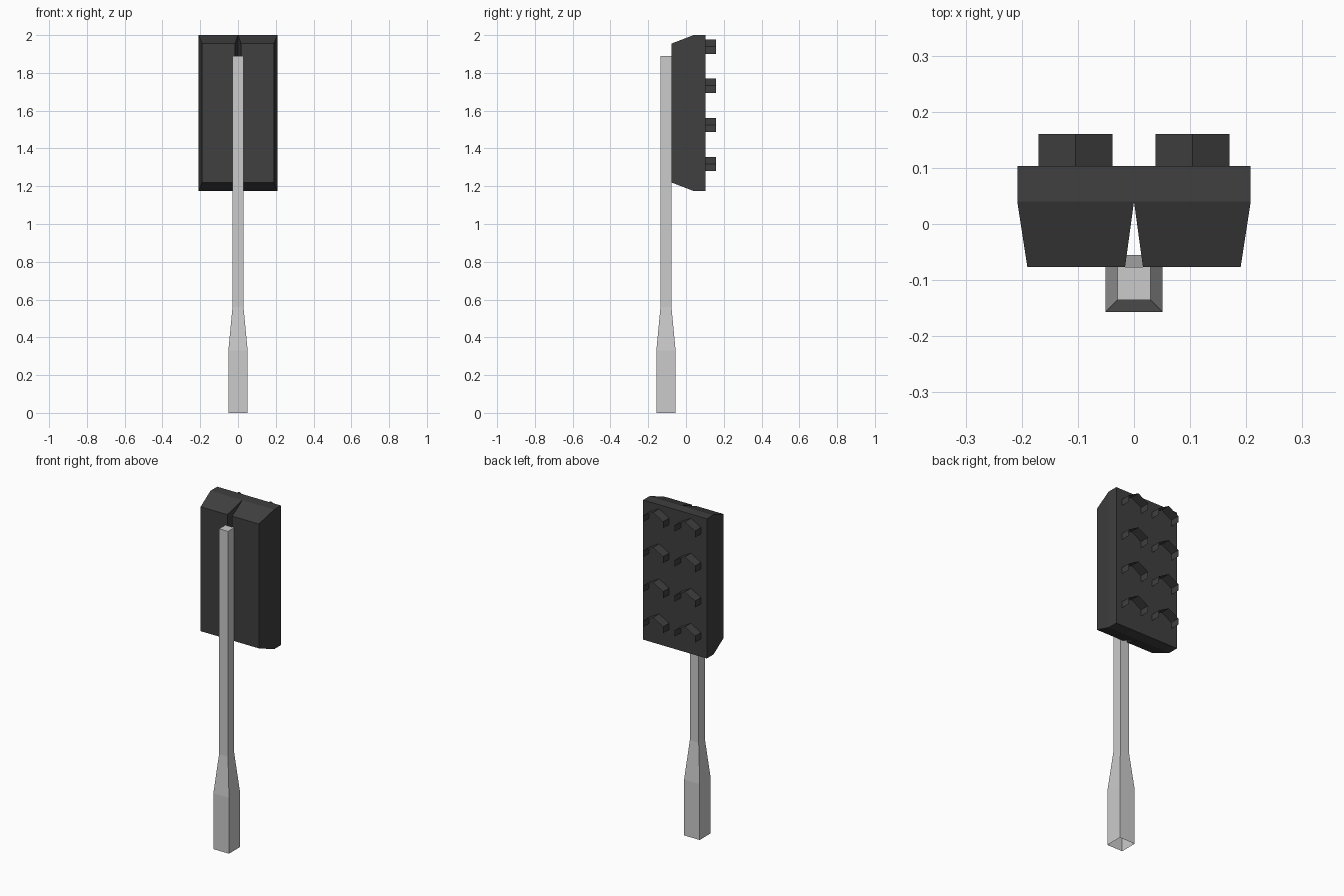
import bpy, bmesh

if "Cube" in bpy.data.objects:
    bpy.data.objects.remove(bpy.data.objects["Cube"])

dark = bpy.data.materials.new("dark_housing")
dark.diffuse_color = (0.05, 0.05, 0.05, 1)
dark.use_nodes = True
dark.node_tree.nodes["Principled BSDF"].inputs["Base Color"].default_value = dark.diffuse_color


def finish(name, bm, mat=None, recalc=True):
    if recalc:
        bmesh.ops.recalc_face_normals(bm, faces=bm.faces)
    me = bpy.data.meshes.new(name)
    bm.to_mesh(me)
    bm.free()
    ob = bpy.data.objects.new(name, me)
    bpy.context.collection.objects.link(ob)
    if mat:
        me.materials.append(mat)
    return ob


def loft(rings, cap_start=True, cap_end=True):
    """Skin a series of four-point rings."""
    bm = bmesh.new()
    vs = [[bm.verts.new(p) for p in r] for r in rings]
    for a, b in zip(vs, vs[1:]):
        for i in range(4):
            j = (i + 1) % 4
            bm.faces.new((a[i], a[j], b[j], b[i]))
    if cap_start:
        bm.faces.new(vs[0])
    if cap_end:
        bm.faces.new(vs[-1])
    return bm


def mirror_x(ob):
    m = ob.modifiers.new("mirror", 'MIRROR')
    m.use_mirror_merge = True
    m.merge_threshold = 0.0001


# Pole: square section, thick foot, open underside
pole_y = -0.106
pole_rings = [[(sx * h, pole_y + sy * h, z)
               for sx, sy in ((-1, -1), (1, -1), (1, 1), (-1, 1))]
              for z, h in ((0, 0.051), (0.33, 0.051), (0.56, 0.029), (1.89, 0.029))]
finish("pole", loft(pole_rings, cap_start=False))

# Housing: one half with tapered front, mirrored to leave a central V groove
house_rings = [[(x0, y, z0), (x1, y, z0), (x1, y, z1), (x0, y, z1)]
               for y, x0, x1, z0, z1 in ((0.103, 0, 0.208, 1.175, 2.0),
                                         (0.04, 0, 0.208, 1.175, 2.0),
                                         (-0.077, 0.016, 0.19, 1.22, 1.955))]
bm = loft(house_rings)
bmesh.ops.recalc_face_normals(bm, faces=bm.faces)
inner = [f for f in bm.faces if all(abs(v.co.x) < 1e-5 for v in f.verts)]
bmesh.ops.delete(bm, geom=inner, context='FACES_ONLY')
mirror_x(finish("housing", bm, dark, recalc=False))

# Visors: thin gabled hoods, four rows in two columns
profile = [(0.038, 0), (0.038, 0.038), (0.104, 0.075), (0.17, 0.038), (0.17, 0)]
bm = bmesh.new()
inner_edge = [bm.verts.new((x, 0.103, 1.28 + z)) for x, z in profile]
outer_edge = [bm.verts.new((x, 0.16, 1.28 + z)) for x, z in profile]
for i in range(4):
    bm.faces.new((inner_edge[i], outer_edge[i], outer_edge[i + 1], inner_edge[i + 1]))
for f in bm.faces:
    f.normal_update()
    outward = f.calc_center_median().x - 0.104
    if f.normal.z < -0.01 or (abs(f.normal.z) < 0.01 and f.normal.x * outward < 0):
        f.normal_flip()
visors = finish("visors", bm, dark, recalc=False)
rows = visors.modifiers.new("rows", 'ARRAY')
rows.count = 4
rows.use_relative_offset = False
rows.use_constant_offset = True
rows.constant_offset_displace = (0, 0, 0.207)
mirror_x(visors)
